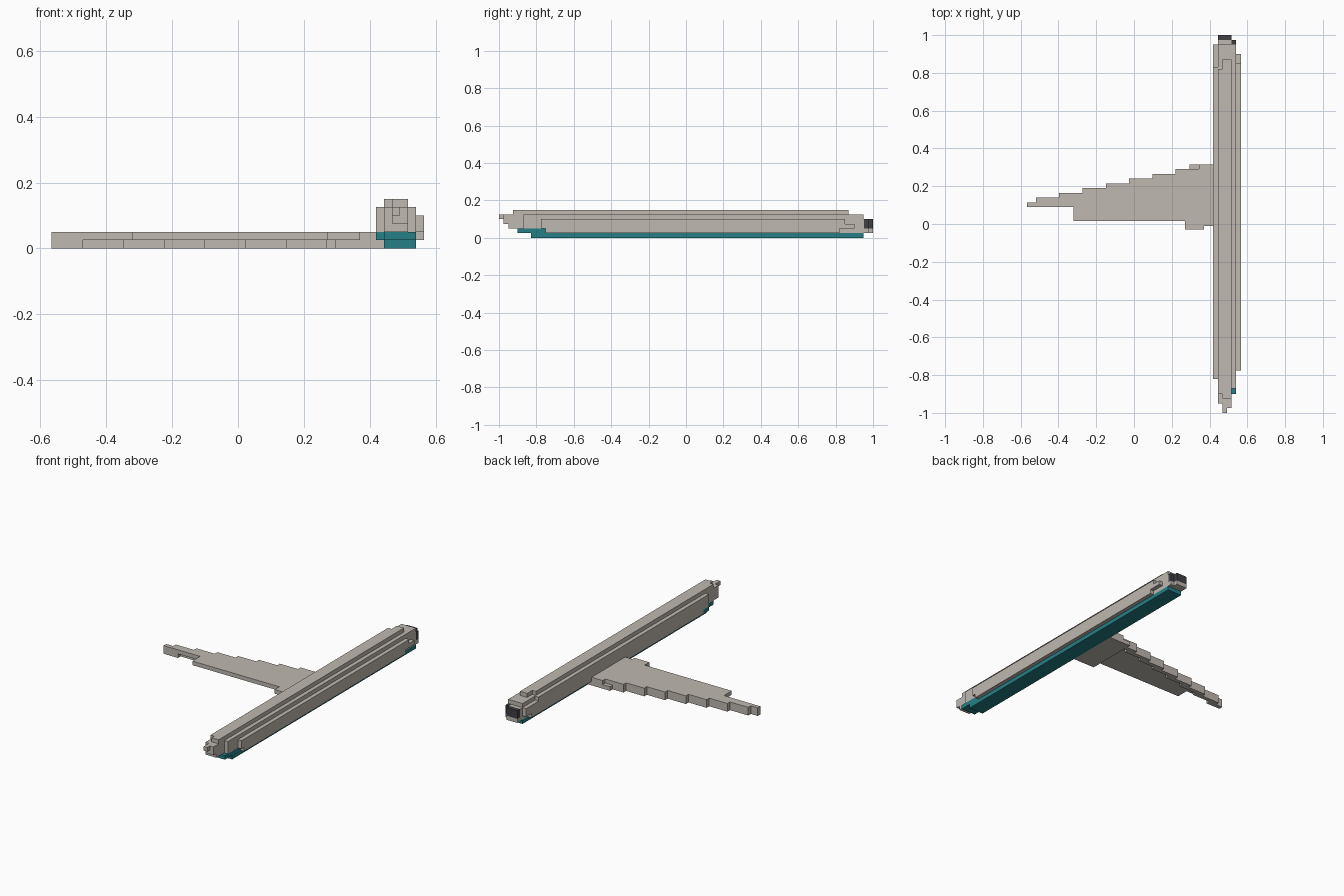
import bpy

U = 0.0244      # block width across the body
H = 0.025       # block height
X0 = 0.419      # right-hand edge of the body

if "Cube" in bpy.data.objects:
    bpy.data.objects.remove(bpy.data.objects["Cube"], do_unlink=True)


def material(name, colour):
    m = bpy.data.materials.new(name)
    m.use_nodes = True
    m.diffuse_color = (*colour, 1)
    m.node_tree.nodes["Principled BSDF"].inputs["Base Color"].default_value = (*colour, 1)
    return m


BEIGE = material("warm grey", (0.52, 0.48, 0.435))
TEAL = material("teal", (0.018, 0.21, 0.235))
DARK = material("charcoal", (0.05, 0.05, 0.055))


def boxes(name, mat, items):
    """One object made of boxes given as (x0, x1, y0, y1, z0, z1)."""
    verts, faces = [], []
    for x0, x1, y0, y1, z0, z1 in items:
        n = len(verts)
        verts += [(x, y, z) for z in (z0, z1) for x, y in
                  ((x0, y0), (x1, y0), (x1, y1), (x0, y1))]
        faces += [(n + 3, n + 2, n + 1, n), (n + 4, n + 5, n + 6, n + 7)]
        for i in range(4):
            j = (i + 1) % 4
            faces.append((n + i, n + j, n + j + 4, n + i + 4))
    mesh = bpy.data.meshes.new(name)
    mesh.from_pydata(verts, [], faces)
    mesh.materials.append(mat)
    ob = bpy.data.objects.new(name, mesh)
    bpy.context.collection.objects.link(ob)
    return ob


def bar(c0, c1, r0, r1, y0, y1):
    """Long bar spanning block columns c0-c1 and rows r0-r1."""
    return (X0 + c0 * U, X0 + c1 * U, y0, y1, r0 * H, r1 * H)


# Main body, from the roof down
boxes("body_roof", BEIGE, [
    bar(1, 2, 5, 6, -0.9, 0.82),
    bar(2, 4, 5, 6, -0.925, 0.87),
])
boxes("body_upper", BEIGE, [
    bar(0, 1, 4, 5, -0.82, 0.83),
    bar(1, 2, 4, 5, -0.95, 0.95),
    bar(2, 4, 4, 5, -0.975, 0.95),
    bar(4, 5, 4, 5, -0.87, 0.95),
])
boxes("body_middle", BEIGE, [
    bar(0, 1, 2, 4, -0.82, 0.95),
    bar(1, 2, 2, 4, -0.95, 0.973),
    bar(2, 4, 3, 4, -0.975, 0.973),
    bar(2, 4, 2, 3, -0.95, 0.973),
    bar(4, 5, 2, 4, -0.87, 0.953),
])
boxes("body_lower", BEIGE, [
    bar(0, 1, 1, 2, -0.77, 0.9),
    bar(1, 4, 1, 2, -0.75, 1.0),
    bar(4, 5, 1, 2, -0.75, 0.975),
])
boxes("nose_tip", BEIGE, [bar(2, 3, 4, 5, -1.0, -0.975)])

# Stepped fairing along the left side
boxes("side_fairing", BEIGE, [
    bar(5, 6, 3, 4, -0.775, 0.85),
    bar(5, 6, 2, 3, -0.775, 0.9),
    bar(5, 6, 1, 2, -0.75, 0.82),
])

# Painted belly and chin
boxes("belly", TEAL, [bar(1, 5, 0, 1, -0.83, 0.95)])
boxes("chin", TEAL, [
    bar(1, 5, 1, 2, -0.9, -0.75),
    bar(0, 1, 1, 2, -0.82, -0.77),
])

# Dark exhaust at the tail
boxes("tail_exhaust", DARK, [
    bar(1, 4, 2, 4, 0.973, 1.0),
    bar(4, 5, 2, 4, 0.953, 0.975),
])

# Wing: stepped rear edge, with a thin upper plate and a lower edge strip
STEP = 0.1235
plate, strip = [], []
for i in range(9):
    x0 = -0.567 if i == 0 else -0.52 + (i - 1) * STEP
    x1 = min(-0.52 + i * STEP, X0)
    back = 0.115 + i * H
    # split the plate where its front edge steps
    for a, b, front in ((-0.567, -0.32, 0.09), (-0.32, 0.27, 0.015),
                        (0.27, 0.37, -0.03), (0.37, X0, -0.01)):
        lo, hi = max(x0, a), min(x1, b)
        if hi > lo:
            plate.append((lo, hi, front, back, H, 2 * H))
    # the strip's front edge steps slightly further in than its rear edge
    front = max(0.09, back - 2 * H)
    mid = min(x0 + 0.05, x1)
    strip.append((x0, mid, front, back, 0, H))
    if x1 > mid:
        strip.append((mid, x1, max(0.09, back - H), back, 0, H))
boxes("wing_plate", BEIGE, plate)
boxes("wing_edge_strip", BEIGE, strip)

# Wing root under the body
boxes("wing_root", BEIGE, [(0.295, X0 + U, -0.01, 0.315, 0, H)])
